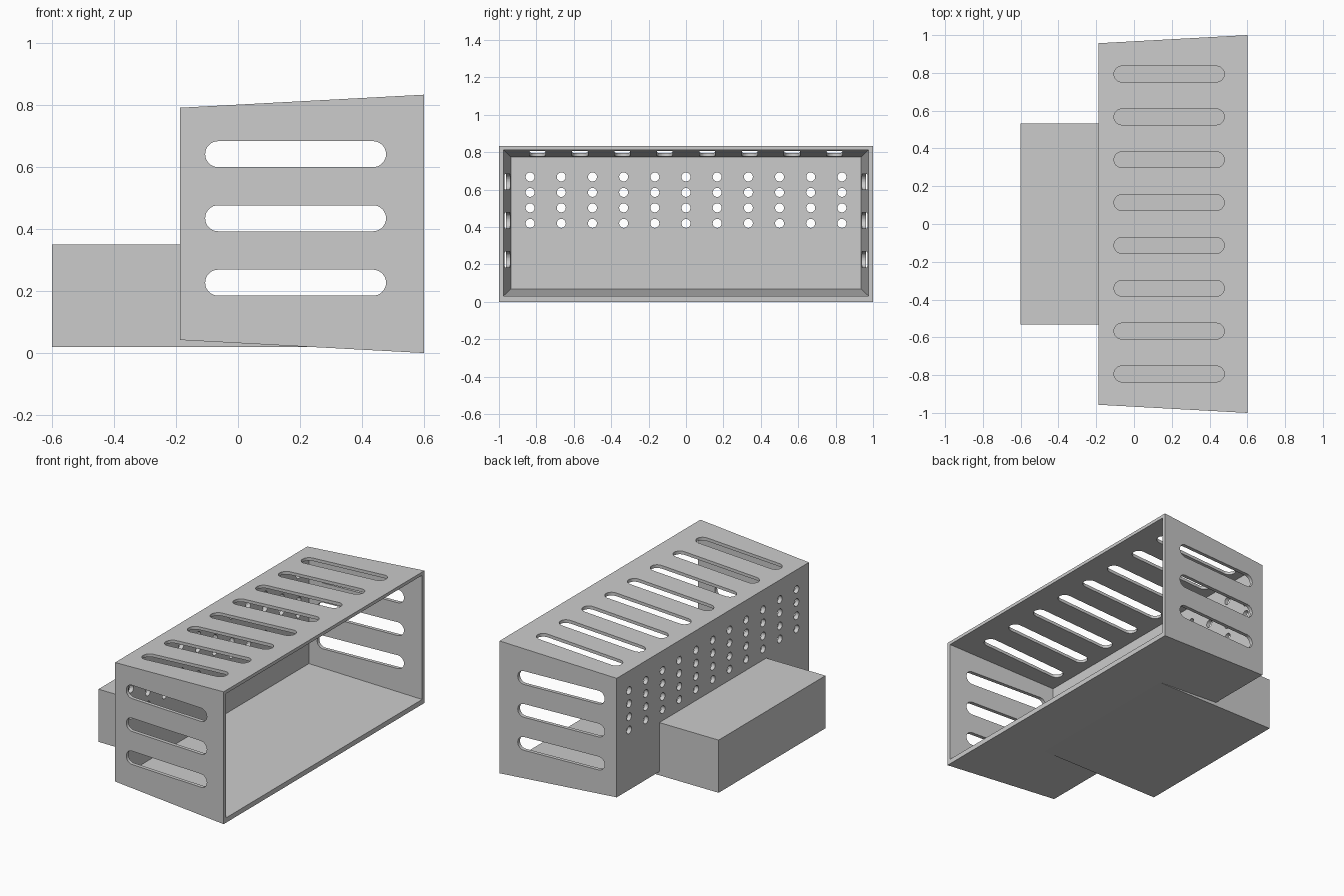
import bpy, bmesh, math
from mathutils import Vector

cube = bpy.data.objects.get("Cube")
if cube:
    bpy.data.objects.remove(cube, do_unlink=True)

grey = bpy.data.materials.new("plain grey")
grey.use_nodes = True
COLOUR = (0.6, 0.6, 0.6, 1)
grey.diffuse_color = COLOUR
grey.node_tree.nodes["Principled BSDF"].inputs["Base Color"].default_value = COLOUR

BACK, OPENING = -0.187, 0.6      # x of the back wall and of the open face
MID_Z = 0.417                    # height of the housing's axis
WALL = 0.026


def make_object(name, bm):
    bmesh.ops.recalc_face_normals(bm, faces=bm.faces)
    mesh = bpy.data.meshes.new(name)
    bm.to_mesh(mesh)
    bm.free()
    mesh.materials.append(grey)
    ob = bpy.data.objects.new(name, mesh)
    bpy.context.collection.objects.link(ob)
    return ob


def prism(bm, start, end):
    """Closed solid between two matching rings of points."""
    a = [bm.verts.new(p) for p in start]
    b = [bm.verts.new(p) for p in end]
    bm.faces.new(a)
    bm.faces.new(b)
    for i in range(len(a)):
        j = (i + 1) % len(a)
        bm.faces.new((a[i], a[j], b[j], b[i]))


def frustum(name, x0, size0, x1, size1, z):
    """Box along x; each size is (half width, half height)."""
    def ring(x, s):
        return [(x, u * s[0], z + v * s[1])
                for u, v in ((-1, -1), (1, -1), (1, 1), (-1, 1))]
    bm = bmesh.new()
    prism(bm, ring(x0, size0), ring(x1, size1))
    return make_object(name, bm)


def stadium(x0, x1, r, steps=16):
    """Round-ended slot outline as (x, offset) pairs."""
    points = []
    for cx, begin in ((x1 - r, -math.pi / 2), (x0 + r, math.pi / 2)):
        for i in range(steps + 1):
            t = begin + math.pi * i / steps
            points.append((cx + r * math.cos(t), r * math.sin(t)))
    return points


def boolean(target, tool, operation):
    mod = target.modifiers.new(tool.name, 'BOOLEAN')
    mod.operation = operation
    mod.solver = 'EXACT'
    mod.object = tool
    bpy.context.view_layer.objects.active = target
    bpy.ops.object.modifier_apply(modifier=mod.name)
    bpy.data.objects.remove(tool, do_unlink=True)


# Tapered housing with the rear block running under its sloping floor
housing = frustum("vented_housing", BACK, (0.957, 0.375), OPENING, (1.0, 0.417), MID_Z)
block = frustum("rear_block", -0.6, (0.532, 0.166), 0.4, (0.532, 0.166), 0.185)
boolean(housing, block, 'UNION')

# Cavity, open towards +x; the cutter overshoots the opening at the same slope
SLOPE = 0.042 / (OPENING - BACK)
over = 0.1 * SLOPE
cavity = frustum("cavity", BACK + WALL, (0.936, 0.353),
                 OPENING + 0.1, (0.977 + over, 0.391 + over), MID_Z + 0.005)
boolean(housing, cavity, 'DIFFERENCE')

# Slots through both side walls and the top
outline = stadium(-0.106, 0.478, 0.042)
slots = bmesh.new()
for z in (0.227, 0.435, 0.642):
    prism(slots, [(x, -1.2, z + d) for x, d in outline],
          [(x, 1.2, z + d) for x, d in outline])
boolean(housing, make_object("side_slots", slots), 'DIFFERENCE')

slots = bmesh.new()
for i in range(8):
    y = (i - 3.5) * 0.2268
    prism(slots, [(x, y + d, 0.72) for x, d in outline],
          [(x, y + d, 1.0) for x, d in outline])
boolean(housing, make_object("top_slots", slots), 'DIFFERENCE')

# Grid of round holes in the back wall
holes = bmesh.new()
angles = [math.tau * k / 24 for k in range(24)]
for col in range(11):
    for row in range(4):
        c = Vector((0, (col - 5) * 0.1667, 0.42 + row * 0.0827))
        ring = [c + Vector((0, math.cos(t), math.sin(t))) * 0.024 for t in angles]
        prism(holes, [p + Vector((BACK - 0.05, 0, 0)) for p in ring],
              [p + Vector((BACK + 0.08, 0, 0)) for p in ring])
boolean(housing, make_object("back_holes", holes), 'DIFFERENCE')

# Keep a single material slot
housing.data.materials.clear()
housing.data.materials.append(grey)
for face in housing.data.polygons:
    face.material_index = 0
